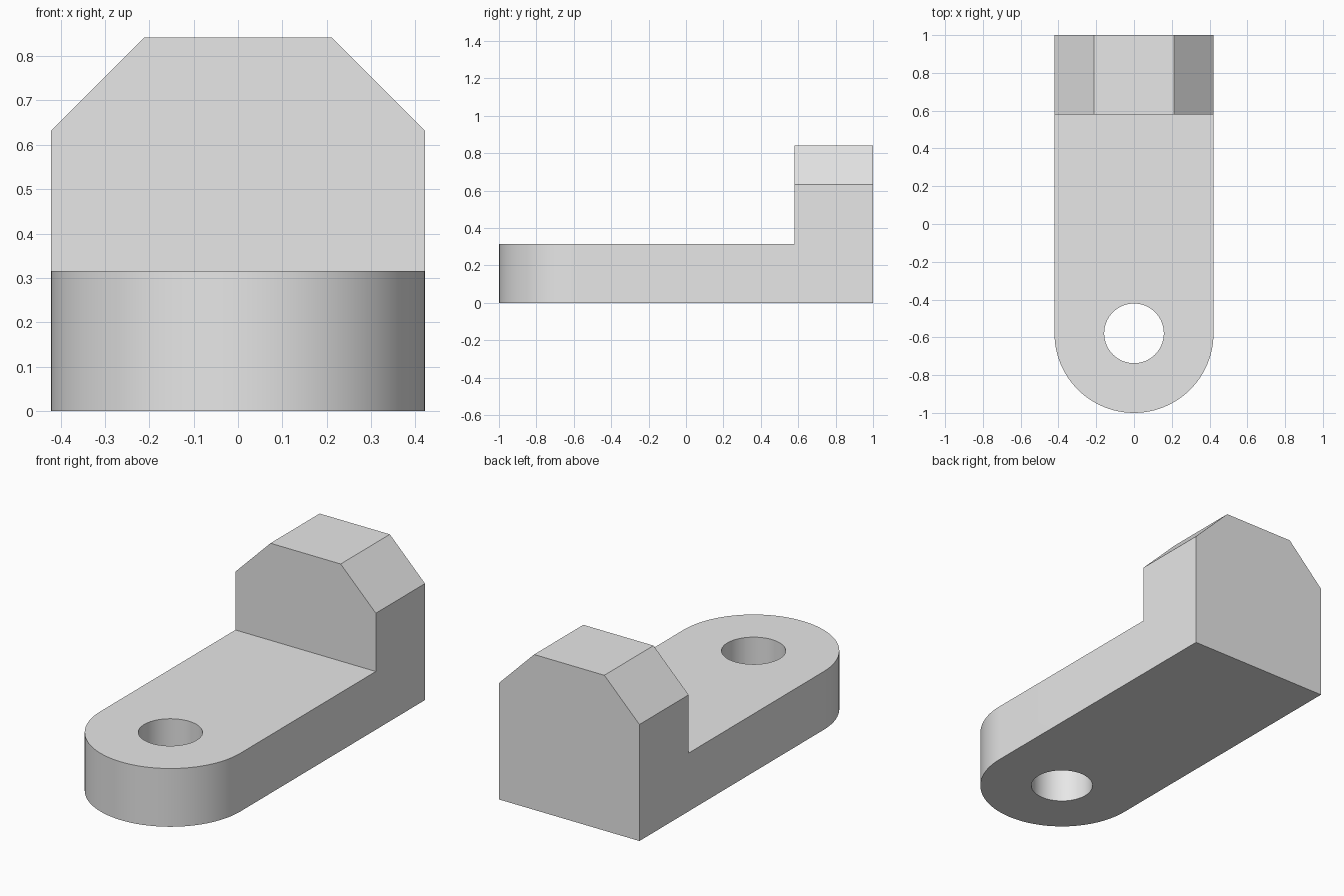
import bpy
import bmesh
import math

cube = bpy.data.objects.get("Cube")
if cube:
    bpy.data.objects.remove(cube, do_unlink=True)

U = 2 / 19                 # design unit
HALF = 4 * U               # half width and nose radius
NOSE_Y = -1 + HALF         # centre of the rounded end and hole
STEP_Y = 1 - HALF          # front of the upright block
PLATE_H, SHOULDER_H, TOP_H = 3 * U, 6 * U, 8 * U
HOLE_R = 1.5 * U
ARC = 48

grey = bpy.data.materials.new("plain grey")
grey.use_nodes = True
colour = (0.8, 0.8, 0.8, 1)
grey.diffuse_color = colour
grey.node_tree.nodes["Principled BSDF"].inputs["Base Color"].default_value = colour


def raise_face(bm, face, z, taper=1.0):
    """Extrude a face up to height z, narrowing it in x."""
    new = bmesh.ops.extrude_face_region(bm, geom=[face])["geom"]
    bm.faces.remove(face)
    for v in (g for g in new if isinstance(g, bmesh.types.BMVert)):
        v.co.z = z
        v.co.x *= taper
    return next(g for g in new if isinstance(g, bmesh.types.BMFace))


# Plate outline: square back, half-round nose
bm = bmesh.new()
angles = [math.pi + math.pi * i / ARC for i in range(ARC + 1)]
outline = [(HALF * math.cos(a), NOSE_Y + HALF * math.sin(a)) for a in angles]
outline += [(HALF, 1), (-HALF, 1)]
base = bm.faces.new([bm.verts.new((x, y, 0)) for x, y in outline])
new = bmesh.ops.extrude_face_region(bm, geom=[base])["geom"]
for v in (g for g in new if isinstance(g, bmesh.types.BMVert)):
    v.co.z = PLATE_H

# Upright block with chamfered shoulders
bmesh.ops.bisect_plane(bm, geom=bm.verts[:] + bm.edges[:] + bm.faces[:],
                       plane_co=(0, STEP_Y, 0), plane_no=(0, 1, 0))
bm.normal_update()
seat = next(f for f in bm.faces if abs(f.normal.z) > 0.9
            and f.calc_center_median().z > PLATE_H / 2
            and f.calc_center_median().y > STEP_Y)
shoulder = raise_face(bm, seat, SHOULDER_H)
raise_face(bm, shoulder, TOP_H, 0.5)

# Merge coplanar faces into clean flat sides
bmesh.ops.recalc_face_normals(bm, faces=bm.faces[:])
bmesh.ops.dissolve_limit(bm, angle_limit=math.radians(1),
                         verts=bm.verts[:], edges=bm.edges[:])
mesh = bpy.data.meshes.new("bracket")
bm.to_mesh(mesh)
bm.free()
bracket = bpy.data.objects.new("bracket", mesh)
bpy.context.collection.objects.link(bracket)
mesh.materials.append(grey)

# Round hole through the nose
bpy.ops.mesh.primitive_cylinder_add(vertices=64, radius=HOLE_R, depth=1,
                                    location=(0, NOSE_Y, PLATE_H / 2))
cutter = bpy.context.object
cutter.name = "hole_cutter"
cutter.data.materials.append(grey)
cut = bracket.modifiers.new("hole", "BOOLEAN")
cut.operation = "DIFFERENCE"
cut.solver = "EXACT"
cut.object = cutter

bpy.ops.object.select_all(action="DESELECT")
bracket.select_set(True)
bpy.context.view_layer.objects.active = bracket
bpy.ops.object.modifier_apply(modifier=cut.name)
bpy.data.objects.remove(cutter, do_unlink=True)
bpy.ops.object.shade_smooth_by_angle(angle=math.radians(30))
